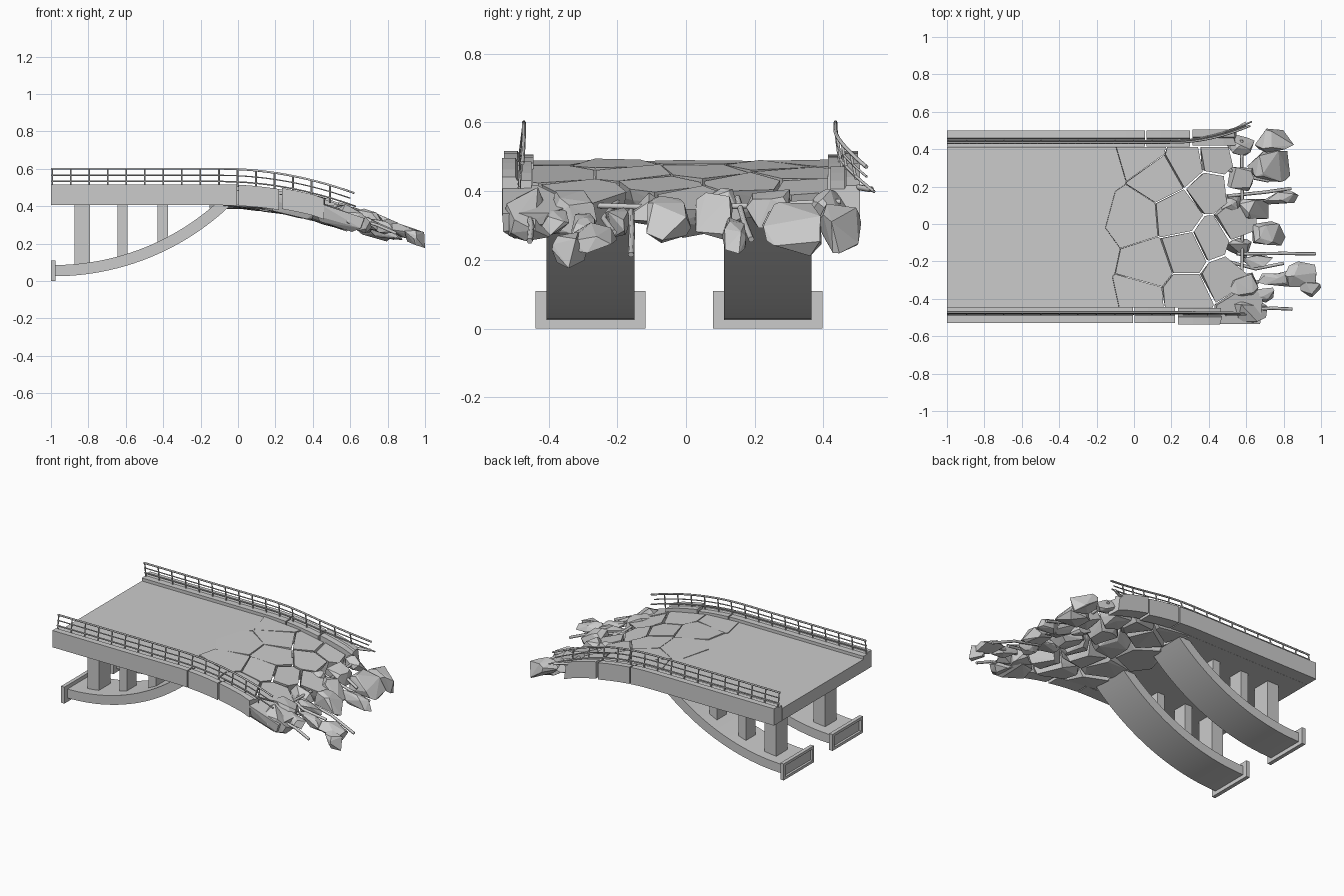
import bpy, bmesh, math, random
from mathutils import Vector, Matrix

if "Cube" in bpy.data.objects:
    bpy.data.objects.remove(bpy.data.objects["Cube"])

random.seed(7)
R = random.uniform


def mesh_object(name, bm):
    bmesh.ops.recalc_face_normals(bm, faces=bm.faces[:])
    me = bpy.data.meshes.new(name)
    bm.to_mesh(me)
    bm.free()
    ob = bpy.data.objects.new(name, me)
    bpy.context.collection.objects.link(ob)
    return ob


def box(name, x0, x1, y0, y1, z0, z1):
    bm = bmesh.new()
    bmesh.ops.create_cube(bm, size=1)
    for v in bm.verts:
        v.co = ((x0 + x1) / 2 + v.co.x * (x1 - x0), (y0 + y1) / 2 + v.co.y * (y1 - y0),
                (z0 + z1) / 2 + v.co.z * (z1 - z0))
    return mesh_object(name, bm)


def hull(name, pts):
    bm = bmesh.new()
    for p in pts:
        bm.verts.new(p)
    res = bmesh.ops.convex_hull(bm, input=bm.verts[:])
    loose = {g for k in ("geom_interior", "geom_unused") for g in res[k] if isinstance(g, bmesh.types.BMVert)}
    bmesh.ops.delete(bm, geom=list(loose), context="VERTS")
    bmesh.ops.dissolve_limit(bm, angle_limit=0.03, verts=bm.verts[:], edges=bm.edges[:])
    return mesh_object(name, bm)


def sweep(name, rings):
    # loft closed cross-sections into a capped solid
    bm = bmesh.new()
    vs = [[bm.verts.new(p) for p in r] for r in rings]
    n = len(vs[0])
    for a, b in zip(vs, vs[1:]):
        for i in range(n):
            bm.faces.new((a[i], a[(i + 1) % n], b[(i + 1) % n], b[i]))
    bm.faces.new(vs[0])
    bm.faces.new(vs[-1])
    return mesh_object(name, bm)


def rods(name, paths, r):
    cu = bpy.data.curves.new(name, "CURVE")
    cu.dimensions = "3D"
    cu.bevel_depth = r
    cu.bevel_resolution = 1
    cu.use_fill_caps = True
    for path in paths:
        sp = cu.splines.new("POLY")
        sp.points.add(len(path) - 1)
        for q, p in zip(sp.points, path):
            q.co = (*p, 1)
    ob = bpy.data.objects.new(name, cu)
    bpy.context.collection.objects.link(ob)


def drop(x):
    # sag of the collapsing end
    return 0.25 * max(0, x + 0.1) ** 2


# arch ribs, end frames and columns
for side, yc in (("front", -0.278), ("back", 0.238)):
    rings = []
    a_end = math.asin(0.94 / 1.366)
    for i in range(25):
        t = a_end * i / 24
        rings.append([(-0.985 + 1.366 * math.sin(t) + dx, yc + s * 0.128, 1.391 - r * math.cos(t))
                      for r, s, dx in ((1.366, -1, 0), (1.366, 1, 0),
                                       (1.306, 1, -0.06 * math.sin(t)), (1.306, -1, -0.06 * math.sin(t)))])
    arch = sweep(side + "_arch", rings)
    bpy.context.view_layer.objects.active = arch
    arch.select_set(True)
    bpy.ops.object.shade_smooth_by_angle(angle=math.radians(30))
    arch.select_set(False)

    bm = bmesh.new()
    bmesh.ops.create_cube(bm, size=1)
    for v in bm.verts:
        v.co = (-0.9875 + v.co.x * 0.025, yc + v.co.y * 0.32, 0.055 + v.co.z * 0.11)
    bm.faces.ensure_lookup_table()
    outer = min(bm.faces, key=lambda f: f.calc_center_median().x)
    bmesh.ops.inset_region(bm, faces=[outer], thickness=0.025)
    ext = bmesh.ops.extrude_discrete_faces(bm, faces=[outer])["faces"]
    bmesh.ops.translate(bm, vec=(0.015, 0, 0), verts=ext[0].verts[:])
    mesh_object(side + "_arch_end_frame", bm)

    for k, (x0, x1, z0, w) in enumerate(((-0.875, -0.79, 0.07, 0.06), (-0.645, -0.59, 0.11, 0.05),
                                         (-0.43, -0.375, 0.19, 0.05))):
        box(f"{side}_column_{k}", x0, x1, yc - w, yc + w, z0, 0.41)

# road slab: cracked into polygonal cells; ghost sites shape the broken edge
intact = [(-0.2, -0.45), (-0.25, -0.15), (-0.26, 0.1), (-0.2, 0.32)]
cracked = [(0, 0.03), (0.08, -0.22), (0.03, -0.40), (0.24, 0.05), (0.28, -0.15), (0.28, -0.38), (0.14, 0.25),
           (0.04, 0.39), (0.28, 0.33), (0.41, 0.18), (0.44, 0.36), (0.55, 0.0), (0.42, -0.08), (0.49, -0.28),
           (0.59, -0.45)]
ghosts = [(0.6, 0.4), (0.58, 0.2), (0.6, -0.14), (0.78, 0), (0.76, -0.28), (0.8, -0.47)]
sites = [Vector(s) for s in intact + cracked + ghosts]


def cell(i, gap):
    poly = [Vector(p) for p in ((-1, -0.447), (0.75, -0.447), (0.75, 0.413), (-1, 0.413))]
    if sites[i].x > 0.5 and sites[i].y < -0.4:
        poly[0].y = poly[1].y = -0.535
    for j, s in enumerate(sites):
        if j == i:
            continue
        n = (s - sites[i]).normalized()
        d = n.dot((s + sites[i]) / 2) - gap
        out = []
        for a, b in zip(poly, poly[1:] + poly[:1]):
            da, db = n.dot(a) - d, n.dot(b) - d
            if da <= 0:
                out.append(a)
            if da * db < 0:
                out.append(a.lerp(b, da / (da - db)))
        poly = out
    return poly


for i in range(len(intact)):
    p = cell(i, 0)
    hull(f"road_slab_{i}", [(*v, z) for v in p for z in (0.405, 0.487)])

for i in range(len(intact), len(intact) + len(cracked)):
    x = sites[i].x
    p = cell(i, 0.001 + 0.009 * max(0, x))
    c = sum(p, Vector((0, 0))) / len(p)
    f = max(0, x)
    pts = []
    for v in p:
        pts.append(Vector((*(v - c), 0)))
        pts.append(Vector((*((v - c) * (1 - R(0, 0.35) * f)), -0.05 + R(-0.02, 0.02))))
        pts.append(Vector((*((v - c) * (1 - R(0.02, 0.25 + 0.5 * f))), -0.092 + R(-0.012, 0.012))))
    m = (Matrix.Translation((c.x, c.y, 0.487 - drop(c.x)))
         @ Matrix.Rotation(math.atan(0.5 * max(0, c.x + 0.1)), 4, "Y")
         @ Matrix.Rotation(R(-0.12, 0.12) * f, 4, "X"))
    hull(f"cracked_slab_{i}", [m @ q for q in pts])

# edge beams with stepped kerb, broken into sagging lengths
for side, y0, s, spans in (("front", -0.53, 1, ((-1, -0.005), (0.002, 0.22), (0.235, 0.48))),
                           ("back", 0.5, -1, ((-1, 0.06), (0.068, 0.3), (0.312, 0.56)))):
    for k, (a, b) in enumerate(spans):
        prof = ((0, 0.405), (0, 0.517), (0.04, 0.517), (0.045, 0.507), (0.086, 0.507), (0.086, 0.405))
        n = 20 if k == 0 else 3
        rings = []
        for i in range(n + 1):
            x = a + (b - a) * i / n
            broke = 0.03 if k == 2 and i == n else 0
            rings.append([(x - R(0, broke), y0 + s * (dy - 0.006 * (k == 2)), z - drop(x) + 0.008 * (k == 2))
                          for dy, z in prof])
        sweep(f"{side}_edge_beam_{k}", rings)

# railings following the sag, back one bent outwards
for side, yr, bend, end in (("front", -0.482, -0.005, 0.59), ("back", 0.445, 0.09, 0.62)):
    def P(x, z):
        t = max(0, (x - 0.2) / 0.42)
        lean = (0.602 - z) * bend * t * 1.5
        return (x, yr + bend * t * t + lean + (0.01 if yr < 0 else -0.01) * (z - 0.52) / 0.08,
                z - drop(x))
    for label, z, r, e in (("top", 0.6, 0.006, end), ("middle", 0.565, 0.0035, end - 0.02),
                           ("lower", 0.532, 0.0045, end + 0.01)):
        n = 40
        rods(f"{side}_{label}_rail", [[P(-1 + (e + 1) * i / n, z) for i in range(n + 1)]], r)
    rods(side + "_rail_posts", [[P(x, 0.505), P(x, 0.6)] for x in [-0.993 + 0.099 * i for i in range(16)]], 0.0045)

# fallen rubble: x, y, z centre and x, y, z size
rubble = [(0.75, 0.445, 0.30, 0.21, 0.13, 0.12), (0.72, 0.31, 0.295, 0.23, 0.17, 0.13),
          (0.78, 0.14, 0.27, 0.2, 0.07, 0.09), (0.72, -0.05, 0.32, 0.18, 0.13, 0.11),
          (0.64, 0.08, 0.33, 0.16, 0.11, 0.12), (0.89, -0.27, 0.265, 0.17, 0.14, 0.07),
          (0.945, -0.34, 0.232, 0.11, 0.1, 0.085), (0.75, -0.3, 0.295, 0.18, 0.07, 0.07),
          (0.62, -0.46, 0.335, 0.19, 0.15, 0.13), (0.66, -0.2, 0.31, 0.17, 0.07, 0.08),
          (0.58, -0.33, 0.34, 0.17, 0.14, 0.11), (0.57, 0.24, 0.35, 0.14, 0.13, 0.1),
          (0.57, 0.42, 0.36, 0.15, 0.11, 0.09), (0.68, -0.38, 0.31, 0.14, 0.08, 0.07),
          (0.55, -0.13, 0.34, 0.16, 0.11, 0.09), (0.52, 0.11, 0.36, 0.15, 0.1, 0.1)]
for k, (x, y, z, sx, sy, sz) in enumerate(rubble):
    pts = [Vector((R(-1, 1), R(-1, 1), R(-1, 1))).normalized() for _ in range(15)]
    lo = [min(p[a] for p in pts) for a in range(3)]
    hi = [max(p[a] for p in pts) for a in range(3)]
    pts = [Vector([(p[a] - lo[a]) / (hi[a] - lo[a]) - 0.5 for a in range(3)]) for p in pts]
    hull(f"rubble_{k}", [(x + p.x * sx, y + p.y * sy, z + p.z * sz - p.x * sx * 0.25) for p in pts])

# exposed reinforcement bars
bars = [((0.575, -0.46, 0.365), (0.58, 0, 0.35), (0.575, 0.45, 0.37)),
        ((0.55, -0.16, 0.35), (0.8, -0.157, 0.29), (0.97, -0.16, 0.215)),
        ((0.6, -0.46, 0.34), (0.74, -0.45, 0.3), (0.845, -0.455, 0.255)),
        ((0.6, -0.33, 0.34), (0.78, -0.27, 0.29), (0.86, -0.25, 0.26)),
        ((0.5, 0.15, 0.38), (0.7, 0.17, 0.31), (0.84, 0.19, 0.26)),
        ((0.5, -0.2, 0.37), (0.65, -0.24, 0.32), (0.8, -0.21, 0.28)),
        ((0.48, 0.3, 0.38), (0.62, 0.25, 0.34), (0.72, 0.23, 0.3)),
        ((0.45, 0.48, 0.42), (0.55, 0.51, 0.41), (0.6, 0.54, 0.405))]
rods("reinforcement_bars", bars, 0.009)
